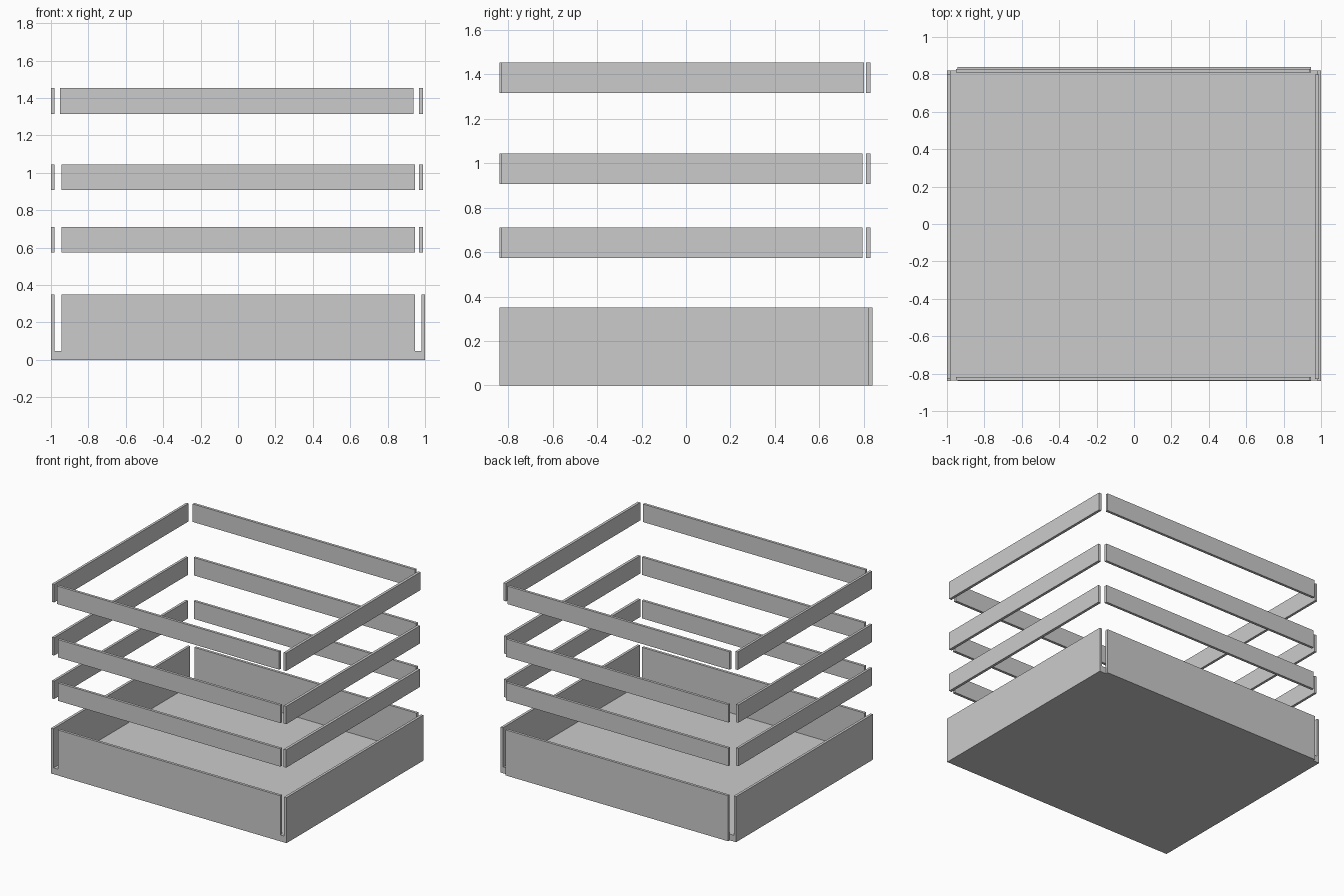
import bpy, bmesh

if "Cube" in bpy.data.objects:
    bpy.data.objects.remove(bpy.data.objects["Cube"])


def box(name, x0, x1, y0, y1, z0, z1):
    bm = bmesh.new()
    bmesh.ops.create_cube(bm, size=1)
    for v in bm.verts:
        v.co.x = x0 if v.co.x < 0 else x1
        v.co.y = y0 if v.co.y < 0 else y1
        v.co.z = z0 if v.co.z < 0 else z1
    mesh = bpy.data.meshes.new(name)
    bm.to_mesh(mesh)
    bm.free()
    ob = bpy.data.objects.new(name, mesh)
    bpy.context.collection.objects.link(ob)
    return ob


# Tray: floor slab with four thin walls, open at the corners
box("tray_floor", -0.999, 0.999, -0.838, 0.82, 0, 0.048)
box("tray_left_wall", -1, -0.98, -0.839, 0.82, 0, 0.35)
box("tray_right_wall", 0.98, 1, -0.839, 0.82, 0, 0.35)
box("tray_front_wall", -0.943, 0.947, -0.839, -0.819, 0, 0.35)
box("tray_back_wall", -0.945, 0.945, 0.819, 0.839, 0, 0.35)

# Floating rail tiers: z range, front rail x range, side rail far end
tiers = [
    ("lower", 0.573, 0.71, -0.943, 0.947, 0.793),
    ("middle", 0.907, 1.044, -0.943, 0.947, 0.793),
    ("upper", 1.315, 1.453, -0.952, 0.937, 0.80),
]
for tier, z0, z1, x0, x1, side_end in tiers:
    box(f"{tier}_front_rail", x0, x1, -0.838, -0.818, z0, z1)
    box(f"{tier}_back_rail", x0, x1, 0.81, 0.83, z0, z1)
    box(f"{tier}_left_rail", -1, -0.981, -0.829, side_end, z0, z1)
    box(f"{tier}_right_rail", 0.969, 0.99, -0.829, side_end, z0, z1)
